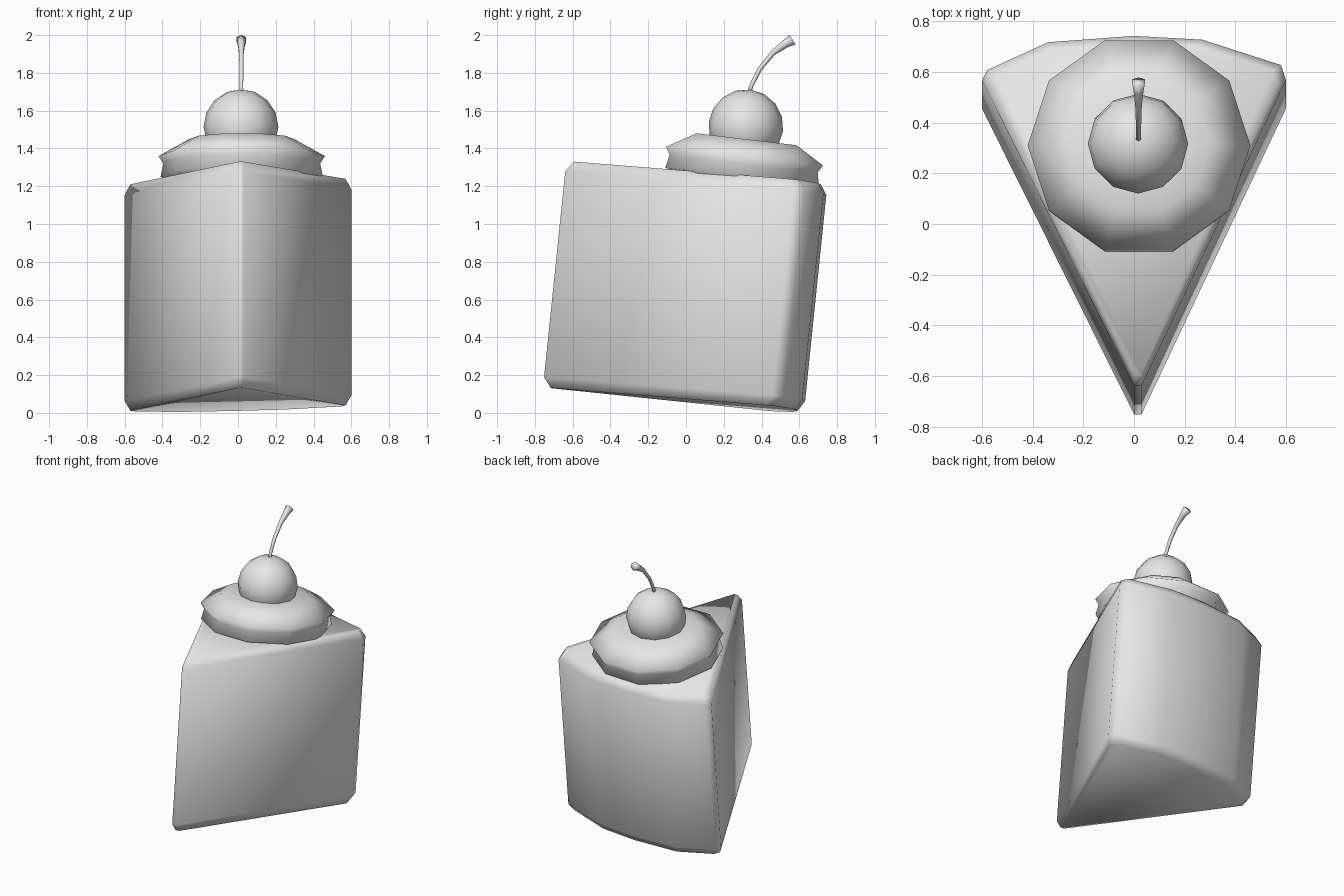
import bpy, bmesh, math
from mathutils import Matrix, Vector

cube = bpy.data.objects.get("Cube")
if cube:
    bpy.data.objects.remove(cube, do_unlink=True)

grey = bpy.data.materials.new("plain_grey")
grey.use_nodes = True
colour = (0.8, 0.8, 0.8, 1)
grey.diffuse_color = colour
grey.node_tree.nodes["Principled BSDF"].inputs["Base Color"].default_value = colour


def finish(name, bm):
    bmesh.ops.recalc_face_normals(bm, faces=bm.faces)
    for f in bm.faces:
        f.smooth = True
    mesh = bpy.data.meshes.new(name)
    bm.to_mesh(mesh)
    bm.free()
    mesh.materials.append(grey)
    obj = bpy.data.objects.new(name, mesh)
    bpy.context.collection.objects.link(obj)
    return obj


def loft(name, rings, transform):
    """Skin closed rings of equal length and cap both ends."""
    bm = bmesh.new()
    loops = [[bm.verts.new(transform(Vector(p))) for p in ring] for ring in rings]
    n = len(loops[0])
    for a, b in zip(loops, loops[1:]):
        for i in range(n):
            j = (i + 1) % n
            bm.faces.new((a[i], a[j], b[j], b[i]))
    bm.faces.new(loops[0][::-1])
    bm.faces.new(loops[-1])
    return finish(name, bm)


# Cake slice: wedge outline with chamfered top and bottom, leaning backward
outline = [(0, -0.757), (0.03, -0.757), (0.6, 0.45), (0.58, 0.51), (0.27, 0.61),
           (0, 0.625), (-0.34, 0.6), (-0.58, 0.49), (-0.6, 0.45)]


def wedge_ring(z, sx, sy):
    return [(x * sx, y * sy, z) for x, y in outline]


def lean(p):
    y = p.y + 0.102 * p.z
    return Vector((p.x, y, p.z + 0.065 - 0.092 * y + 0.025 * p.x))


loft("cake_slice", [wedge_ring(0, 0.95, 0.945), wedge_ring(0.055, 1, 1),
                    wedge_ring(1.155, 1, 1), wedge_ring(1.21, 0.95, 0.945)], lean)

# Icing: ten-sided dollop with a pinched rim
tilt = Matrix.Rotation(math.radians(-6.8), 4, 'X')
icing_place = Matrix.Translation((0.02, 0.297, 1.25)) @ tilt
profile = [(0.34, -0.03), (0.43, 0), (0.415, 0.07), (0.44, 0.11), (0.28, 0.2), (0.12, 0.2)]
steps = [math.tau * i / 10 for i in range(10)]
loft("icing", [[(r * math.cos(a), r * math.sin(a), z) for a in steps] for r, z in profile],
     lambda p: icing_place @ p)

# Cherry
bm = bmesh.new()
bmesh.ops.create_uvsphere(bm, u_segments=12, v_segments=8, radius=0.198,
                          matrix=Matrix.Translation((0.016, 0.317, 1.515)) @ tilt)
finish("cherry", bm)

# Stem: tapered tube that flares at its tip
path = [(0.33, 1.68, 0.012), (0.345, 1.73, 0.011), (0.39, 1.82, 0.012),
        (0.46, 1.905, 0.014), (0.52, 1.95, 0.021), (0.564, 1.976, 0.029)]
rings = []
for i, (y, z, r) in enumerate(path):
    y0, z0, _ = path[max(i - 1, 0)]
    y1, z1, _ = path[min(i + 1, len(path) - 1)]
    d = Vector((0, y1 - y0, z1 - z0)).normalized()
    up = Vector((0, -d.z, d.y))
    rings.append([Vector((0.018, y, z)) + r * (math.cos(a) * Vector((1, 0, 0)) + math.sin(a) * up)
                  for a in [math.tau * k / 6 + math.pi / 6 for k in range(6)]])
stem = loft("cherry_stem", rings, lambda p: p)
